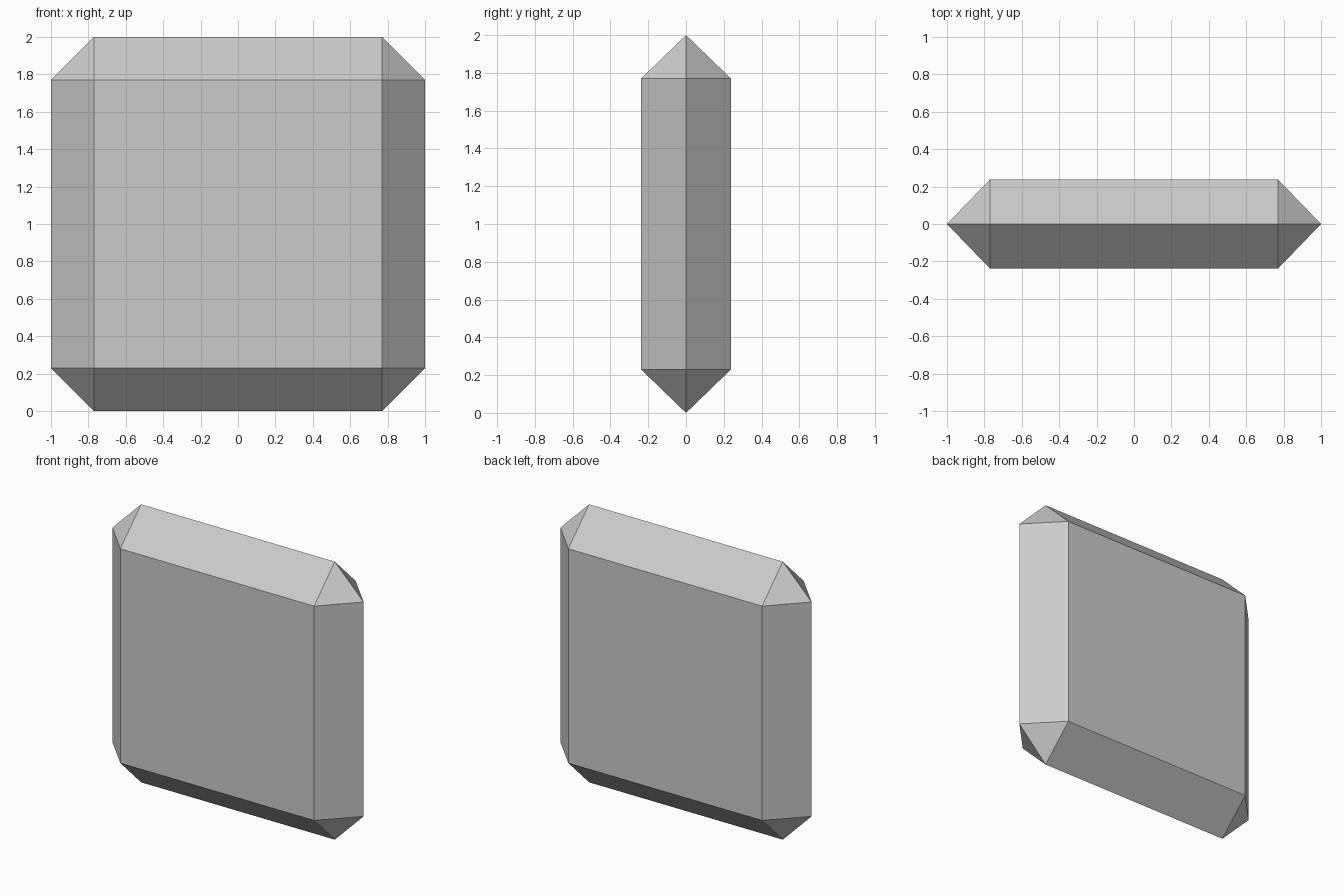
import bpy, bmesh, math
from itertools import product

if "Cube" in bpy.data.objects:
    bpy.data.objects.remove(bpy.data.objects["Cube"])

# Thin square slab whose edges are all chamfered until the side bevels meet in a ridge
HALF = 1.0      # outer half size in x and z
INNER = 0.771   # half size of the flat front and back faces
DEPTH = 0.237   # half thickness

bm = bmesh.new()
for sx, sz in product((-1, 1), repeat=2):
    # front and back face corners
    for sy in (-1, 1):
        bm.verts.new((sx * INNER, sy * DEPTH, HALF + sz * INNER))
    # ridge ends at the sides and at the top and bottom
    bm.verts.new((sx * HALF, 0, HALF + sz * INNER))
    bm.verts.new((sx * INNER, 0, HALF + sz * HALF))

# Skin the points, then merge coplanar triangles into clean flat faces
bmesh.ops.convex_hull(bm, input=bm.verts)
bmesh.ops.dissolve_limit(bm, angle_limit=math.radians(1), verts=bm.verts, edges=bm.edges)
bmesh.ops.recalc_face_normals(bm, faces=bm.faces)

mesh = bpy.data.meshes.new("chamfered_slab")
bm.to_mesh(mesh)
bm.free()
slab = bpy.data.objects.new("chamfered_slab", mesh)
bpy.context.collection.objects.link(slab)
